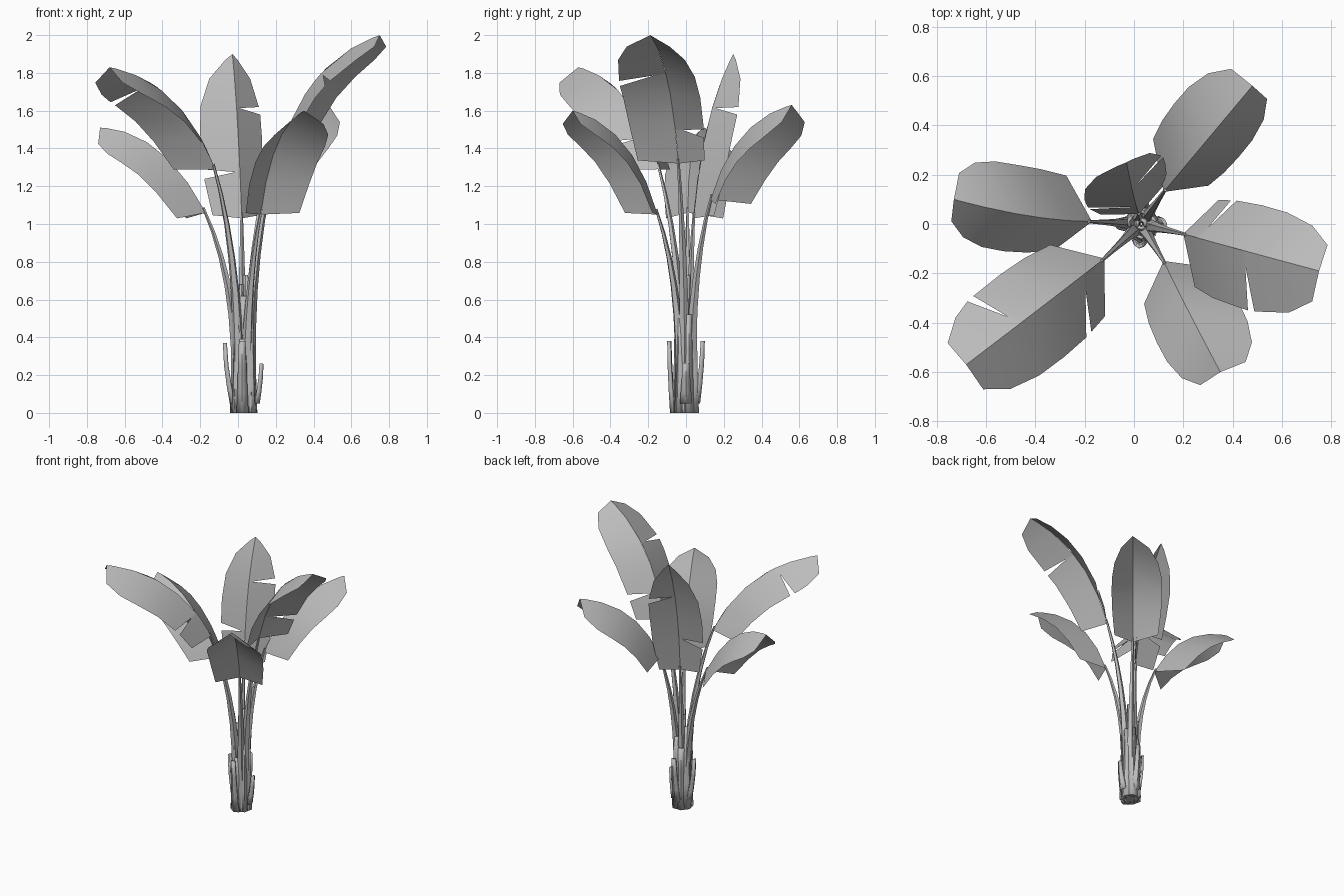
import bpy, math
from mathutils import Vector as V

cube = bpy.data.objects.get("Cube")
if cube:
    bpy.data.objects.remove(cube)

mat = bpy.data.materials.new("plain grey")
mat.use_nodes = True
GREY = (0.5, 0.5, 0.5, 1)
mat.diffuse_color = GREY
mat.node_tree.nodes["Principled BSDF"].inputs["Base Color"].default_value = GREY
UP = V((0, 0, 1))
CENTRE = V((0.03, 0, 0))
# Relative half widths along a blade: blunt end and pointed end
BLUNT = [(0, .85), (.2, .95), (.5, 1), (.7, .95), (.85, .8), (.95, .55), (1, 0)]
POINTED = [(0, .75), (.2, .95), (.5, 1), (.7, .85), (.85, .55), (.95, .2), (1, 0)]


def make(name, verts, faces, angle=30):
    mesh = bpy.data.meshes.new(name)
    mesh.from_pydata([tuple(v) for v in verts], [], faces)
    mesh.materials.append(mat)
    ob = bpy.data.objects.new(name, mesh)
    bpy.context.collection.objects.link(ob)
    bpy.ops.object.select_all(action='DESELECT')
    ob.select_set(True)
    bpy.context.view_layer.objects.active = ob
    bpy.ops.object.shade_smooth_by_angle(angle=math.radians(angle))
    return ob


def bezier(a, b, c, t):
    return a * (1 - t) ** 2 + b * 2 * t * (1 - t) + c * t * t


def slope(a, b, c, t):
    return ((b - a) * (1 - t) + (c - b) * t).normalized()


def profile(pts, t):
    for (t0, w0), (t1, w1) in zip(pts, pts[1:]):
        if t <= t1:
            return w0 + (w1 - w0) * (t - t0) / (t1 - t0)


def leaf(name, a, b, c, left, right, drop, cuts_left=(), cuts_right=(),
         heading=None, sweep=.04, shape=BLUNT, depth=.25):
    """Folded blade along a bent midrib; cuts are tears in either edge."""
    a, b, c = V(a), V(b), V(c)
    head = V(heading) if heading else (c - a)
    head.z = 0
    head.normalize()
    verts, faces = [], []
    for sign, width, cuts in ((1, left, cuts_left), (-1, right, cuts_right)):
        side = UP.cross(head) * sign
        ts = [t for t in (0, .2, .4, .6, .8, .95)
              if all(abs(t - k) > .07 for k in cuts)]
        for k in cuts:
            ts += [k - .025, k + .025]
        ts.sort()
        start = len(verts)
        for t in ts:
            mid = bezier(a, b, c, t)
            tan = slope(a, b, c, t)
            under = (side.cross(tan) * sign).normalized()
            if under.z > 0:
                under = -under
            out = side * width + under * drop + tan * sweep
            verts += [mid, mid + out * profile(shape, t)]
        half = []
        for i in range(len(ts) - 1):
            m0, e0, m1, e1 = range(start + 2 * i, start + 2 * i + 4)
            if any(abs((ts[i] + ts[i + 1]) / 2 - k) < .01 for k in cuts):
                n = len(verts)
                verts.append(verts[m1].lerp(verts[e1], depth))
                half += [(m0, e0, n), (m0, n, m1), (m1, n, e1)]
            else:
                half.append((m0, e0, e1, m1))
        last = start + 2 * len(ts) - 2
        half.append((last, last + 1, len(verts)))
        verts.append(c.copy())
        faces += half if sign < 0 else [f[::-1] for f in half]
    make(name, verts, faces, 25)
    stalk(name + "_stalk", a, slope(a, b, c, 0), head)


def stalk(name, top, tan, head):
    """Tapering five-sided stem from the clump to a leaf."""
    foot = CENTRE + head * .035
    bend = CENTRE + head * .015 + UP * (top.z * .62)
    verts, faces, rows, n = [], [], 8, 5
    for r in range(rows):
        t = r / (rows - 1)
        p, d = bezier(foot, bend, top + tan * .03, t), slope(foot, bend, top, t)
        u = UP.cross(head)
        v = d.cross(u)
        rad = .03 * (1 - t) ** 1.1 + .007
        for k in range(n):
            q = math.tau * k / n
            verts.append(p + u * rad * math.cos(q) + v * rad * math.sin(q))
    for r in range(rows - 1):
        for k in range(n):
            i, j = r * n + k, r * n + (k + 1) % n
            faces.append((i, j, j + n, i + n))
    faces.append(tuple(range(n))[::-1])
    faces.append(tuple(range((rows - 1) * n, rows * n)))
    make(name, verts, faces, 40)


# Leaves: base, bend and tip of the midrib, half widths, fold depth
leaf("back_left_leaf", (.12, .13, 1.13), (.22, .25, 1.55), (.48, .56, 1.63), .2, .145, .16,
     sweep=.03)
leaf("back_leaf", (.02, .04, 1.03), (0, .09, 1.6), (-.03, .25, 1.9), .19, .175, .08,
     (.2,), (.57,), heading=(-.4, .9, 0), sweep=.03, shape=POINTED, depth=.12)
leaf("left_leaf", (.2, -.04, 1.32), (.34, -.08, 1.86), (.75, -.19, 2), .2, .23, .11,
     (.15,), (.53,), sweep=.05)
leaf("front_left_leaf", (.12, -.15, 1.05), (.18, -.28, 1.52), (.35, -.6, 1.6), .2, .175, .13,
     sweep=.05)
leaf("right_leaf", (-.17, .01, 1.06), (-.4, .01, 1.5), (-.73, .1, 1.51), .16, .2, .155)
leaf("front_right_leaf", (-.12, -.14, 1.29), (-.3, -.28, 1.76), (-.68, -.57, 1.83), .22, .21, .15,
     (.17,), (.65,), sweep=.07)


def sheath(name, degrees, z0, z1, r0, r1, width):
    """Curved dry leaf base hugging the clump."""
    q = math.radians(degrees)
    out = V((math.cos(q), math.sin(q), 0))
    side = UP.cross(out)
    verts, faces = [], []
    for t in (0, .3, .65, 1):
        r = r0 + (r1 - r0) * math.sin(t * math.pi / 2)
        w = width * (1 - .45 * t)
        p = CENTRE + out * r + UP * (z0 + (z1 - z0) * t)
        verts += [p - side * w - out * w * .5, p, p + side * w - out * w * .5]
    for i in range(3):
        for k in range(2):
            j = i * 3 + k
            faces.append((j, j + 1, j + 4, j + 3))
    ob = make(name, verts, faces, 40)
    mod = ob.modifiers.new("thickness", 'SOLIDIFY')
    mod.thickness = .014


# Outer stubs splay outward, inner sheaths close up around the stalks
for i, (deg, z0, z1, r0, r1) in enumerate([
        (180, .03, .37, .07, .11), (0, .05, .26, .085, .105),
        (265, .0, .38, .085, .1), (85, .05, .38, .075, .1)]):
    sheath("outer_sheath_%d" % (i + 1), deg, z0, z1, r0, r1, .032)
for i, height in enumerate((.52, .53, .45, .61, .48, .39, .5)):
    sheath("inner_sheath_%d" % (i + 1), 15 + i * 51, 0, height, .075, .063, .042)
for i, height in enumerate((.73, .68, .62)):
    sheath("core_sheath_%d" % (i + 1), 30 + i * 120, 0, height, .05, .025, .035)
